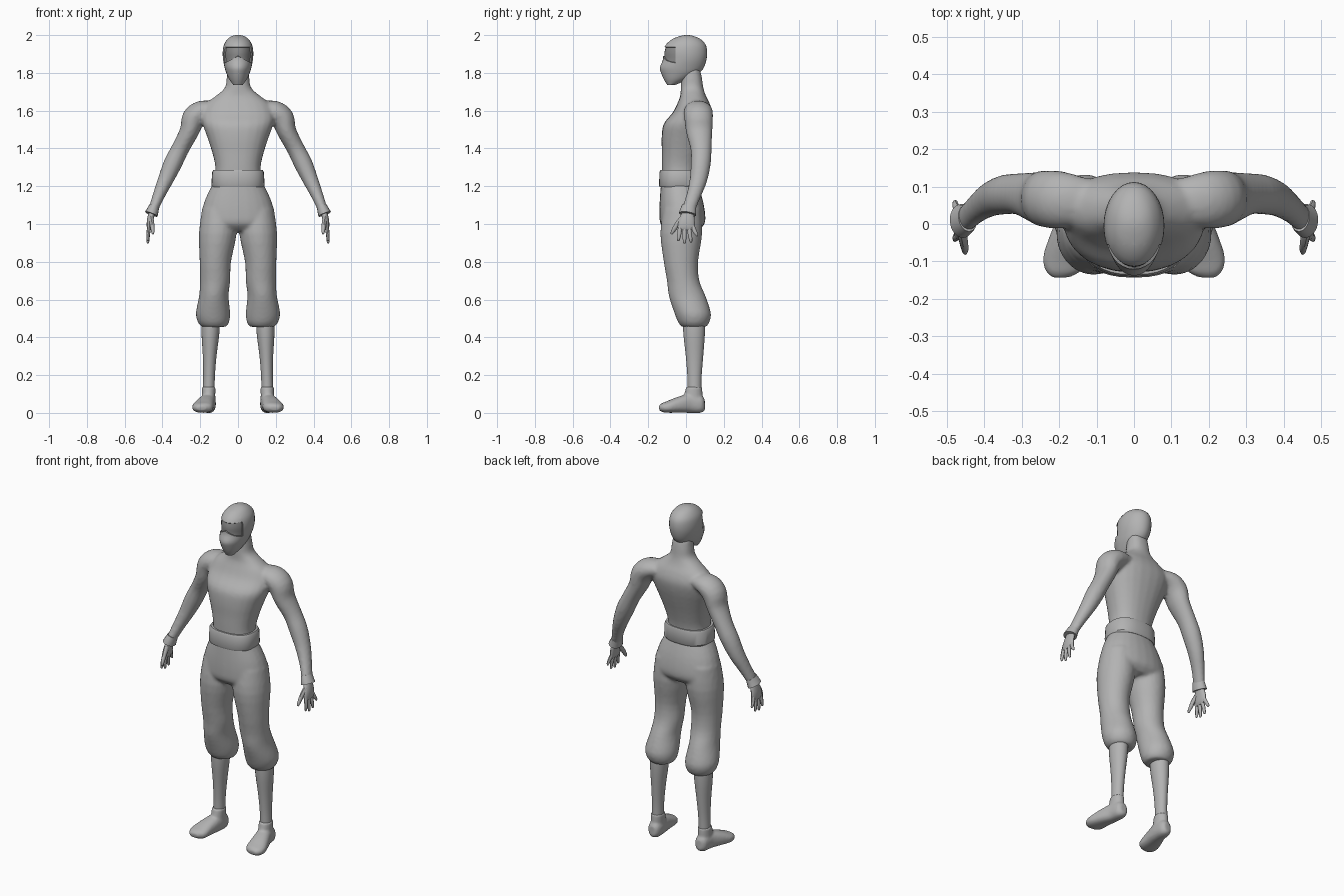
import bpy
import bmesh
import math
from mathutils import Vector

cube = bpy.data.objects.get("Cube")
if cube:
    bpy.data.objects.remove(cube, do_unlink=True)


def material(name, value):
    mat = bpy.data.materials.new(name)
    mat.use_nodes = True
    color = (value, value, value, 1)
    mat.diffuse_color = color
    mat.node_tree.nodes["Principled BSDF"].inputs["Base Color"].default_value = color
    return mat


GREY = material("plain grey", 0.45)
DARK = material("dark grey", 0.25)


def smooth_path(rings, steps):
    """Catmull-Rom interpolation of ring tuples (x, y, z, half width, half depth)."""
    out = []
    last = len(rings) - 1
    for i in range(last):
        p0, p1, p2, p3 = (rings[max(0, min(last, i + k))] for k in (-1, 0, 1, 2))
        for s in range(steps):
            t = s / steps
            out.append([b + t / 2 * (c - a + t * (2*a - 5*b + 4*c - d + t * (3*(b - c) + d - a)))
                        for a, b, c, d in zip(p0, p1, p2, p3)])
    out.append(list(rings[-1]))
    return out


def loft(bm, rings, side=1, flat=True, ref=(0, 1, 0), steps=3, n=24, power=2.0):
    """Skin ellipse rings; flat rings stay level, others turn with the path."""
    path = smooth_path(rings, steps)
    loops = []
    for i, (x, y, z, a, b) in enumerate(path):
        u, v = Vector((1, 0, 0)), Vector((0, 1, 0))
        if not flat:
            start, end = path[max(i - 1, 0)], path[min(i + 1, len(path) - 1)]
            tangent = (Vector(end[:3]) - Vector(start[:3])).normalized()
            u = tangent.cross(Vector(ref)).normalized()
            v = u.cross(tangent)
        loop = []
        for k in range(n):
            c, s = math.cos(math.tau * k / n), math.sin(math.tau * k / n)
            c = math.copysign(abs(c) ** (2 / power), c)
            s = math.copysign(abs(s) ** (2 / power), s)
            p = Vector((x, y, z)) + u * a * c + v * b * s
            loop.append(bm.verts.new((p.x * side, p.y, p.z)))
        loops.append(loop)
    for low, high in zip(loops, loops[1:]):
        for k in range(n):
            j = (k + 1) % n
            bm.faces.new((low[k], low[j], high[j], high[k]))
    bm.faces.new(loops[0])
    bm.faces.new(loops[-1])


def finish(bm, name, voxel=0, angle=50, relax=4):
    bmesh.ops.recalc_face_normals(bm, faces=bm.faces)
    mesh = bpy.data.meshes.new(name)
    bm.to_mesh(mesh)
    bm.free()
    obj = bpy.data.objects.new(name, mesh)
    bpy.context.collection.objects.link(obj)
    mesh.materials.append(GREY)
    mesh.materials.append(DARK)
    if voxel:
        blend = obj.modifiers.new("blend", 'REMESH')
        blend.mode = 'VOXEL'
        blend.voxel_size = voxel
        blend.use_smooth_shade = True
        soft = obj.modifiers.new("soften", 'SMOOTH')
        soft.iterations = relax
        mesh.polygons.foreach_set("use_smooth", [True] * len(mesh.polygons))
    else:
        bpy.ops.object.select_all(action='DESELECT')
        obj.select_set(True)
        bpy.context.view_layer.objects.active = obj
        bpy.ops.object.shade_smooth_by_angle(angle=math.radians(angle))
    return obj


def level(*rows):
    """Centred rings from rows of (height, half width, front y, back y)."""
    return [(0, (f + b) / 2, z, w, (b - f) / 2) for z, w, f, b in rows]


SIDES = (("left", 1), ("right", -1))

# Torso, neck and both arms blended into one skin
bm = bmesh.new()
loft(bm, level((1.2, .125, -.125, .055), (1.3, .12, -.128, .065), (1.38, .137, -.128, .085),
               (1.46, .163, -.129, .11), (1.53, .187, -.118, .13), (1.59, .19, -.07, .138),
               (1.64, .165, -.045, .125), (1.68, .115, -.03, .105), (1.72, .07, -.028, .092),
               (1.77, .06, -.025, .085), (1.82, .055, -.02, .075)), power=2.3)
ARM = [(.12, .06, 1.61, .04, .06), (.19, .064, 1.598, .056, .076), (.235, .067, 1.56, .062, .076),
       (.258, .07, 1.49, .051, .07), (.305, .08, 1.40, .047, .056), (.345, .078, 1.32, .049, .053),
       (.385, .065, 1.23, .041, .046), (.42, .04, 1.15, .032, .038), (.447, .015, 1.08, .026, .036),
       (.455, .01, 1.05, .023, .034)]
for label, side in SIDES:
    loft(bm, ARM, side, flat=False)
finish(bm, "torso_and_arms", voxel=.01)

# Trousers with gathered cuffs
bm = bmesh.new()
loft(bm, level((1.22, .13, -.132, .06), (1.13, .174, -.139, .088), (1.05, .195, -.141, .102),
               (1, .196, -.135, .098), (.965, .15, -.1, .065)), power=2.2)
LEG = [(.1, -.02, 1.08, .09, .1), (.107, -.025, .95, .1, .111), (.12, -.027, .8, .083, .091),
       (.121, -.015, .7, .08, .086), (.128, .006, .62, .078, .097), (.132, .035, .53, .091, .097),
       (.13, .041, .48, .083, .083), (.128, .042, .455, .064, .064)]
for label, side in SIDES:
    loft(bm, LEG, side)
finish(bm, "trousers", voxel=.01)

# Waist belt
bm = bmesh.new()
loft(bm, level((1.195, .135, -.139, .068), (1.205, .141, -.143, .074), (1.275, .137, -.14, .072),
               (1.287, .13, -.135, .068)), steps=1, n=32, power=2.5)
finish(bm, "belt", angle=35)

# Hooded head with a recessed eye opening
bm = bmesh.new()
loft(bm, level((1.737, .025, -.1, -.055), (1.765, .046, -.117, .01), (1.8, .062, -.132, .07),
               (1.83, .071, -.138, .095), (1.87, .079, -.122, .108), (1.91, .081, -.121, .112),
               (1.95, .074, -.106, .104), (1.98, .054, -.07, .075), (1.995, .032, -.03, .04),
               (2, .012, -.005, .015)), n=32)


def cut(point, normal, keep):
    faces = [f for f in bm.faces if keep(f.calc_center_median())]
    geom = set(faces)
    for f in faces:
        geom.update(f.edges)
        geom.update(f.verts)
    bmesh.ops.bisect_plane(bm, geom=list(geom), plane_co=point, plane_no=normal, dist=.0005)


BROW, NOSE, TEMPLE, SLOPE = 1.937, 1.888, -.055, .5
cut((0, 0, 0), (1, 0, 0), lambda c: c.y < 0)
cut((0, TEMPLE, 0), (0, 1, 0), lambda c: c.z > 1.8)
cut((0, 0, BROW), (0, 0, 1), lambda c: c.y < TEMPLE)
for label, side in SIDES:
    cut((0, 0, NOSE), (SLOPE * side, 0, 1), lambda c: c.y < TEMPLE and c.x * side > 0)
opening = []
for f in bm.faces:
    c = f.calc_center_median()
    if c.y < TEMPLE and NOSE - SLOPE * abs(c.x) < c.z < BROW:
        opening.append(f)
        f.material_index = 1
bmesh.ops.recalc_face_normals(bm, faces=bm.faces)
bmesh.ops.inset_region(bm, faces=opening, thickness=.002, depth=-.007)
finish(bm, "hooded_head")

FINGERS = ((-.03, -.04, .91), (-.008, -.008, .897), (.015, .026, .903), (.034, .057, .935))
for label, side in SIDES:
    # Shin
    bm = bmesh.new()
    loft(bm, [(.143, .042, .5, .047, .058), (.146, .043, .42, .047, .057), (.15, .045, .3, .036, .046),
              (.153, .045, .2, .031, .038), (.155, .045, .12, .031, .036), (.155, .045, .07, .03, .035)], side)
    finish(bm, label + "_shin")

    # Slipper: sole from heel to toe plus an ankle collar
    bm = bmesh.new()
    loft(bm, [(.155, .1, .045, .018, .028), (.155, .08, .045, .036, .045), (.16, .02, .05, .042, .05),
              (.175, -.04, .042, .05, .042), (.187, -.095, .031, .056, .031), (.192, -.125, .027, .046, .024),
              (.192, -.142, .024, .024, .012)], side, flat=False, ref=(0, 0, 1), power=2.4)
    loft(bm, [(.157, .03, .04, .04, .055), (.156, .038, .09, .036, .05), (.155, .043, .138, .036, .042)], side)
    finish(bm, label + "_slipper", voxel=.007, relax=3)

    # Flared wrist band
    bm = bmesh.new()
    loft(bm, [(.443, .017, 1.095, .027, .038), (.452, .011, 1.07, .032, .043), (.459, .008, 1.052, .035, .046)],
         side, flat=False, steps=2, n=16)
    finish(bm, label + "_wrist_band")

    # Hand with thumb and four spread fingers
    bm = bmesh.new()
    loft(bm, [(.455, .01, 1.065, .018, .03), (.465, .004, 1.02, .017, .042), (.469, .001, .985, .014, .045),
              (.471, 0, .968, .008, .038)], side, n=16)
    for base, tip, z in FINGERS:
        loft(bm, [(.468, base, .99, .01, .012), (.475, (base + tip) / 2, (z + .99) / 2, .009, .011),
                  (.477, tip, z + .008, .007, .008), (.476, tip, z, .003, .004)], side, flat=False, steps=2, n=8)
    loft(bm, [(.461, -.015, 1.035, .013, .016), (.455, -.045, 1, .012, .014), (.451, -.07, .96, .009, .01),
              (.45, -.078, .946, .004, .005)], side, flat=False, steps=2, n=8)
    finish(bm, label + "_hand")
